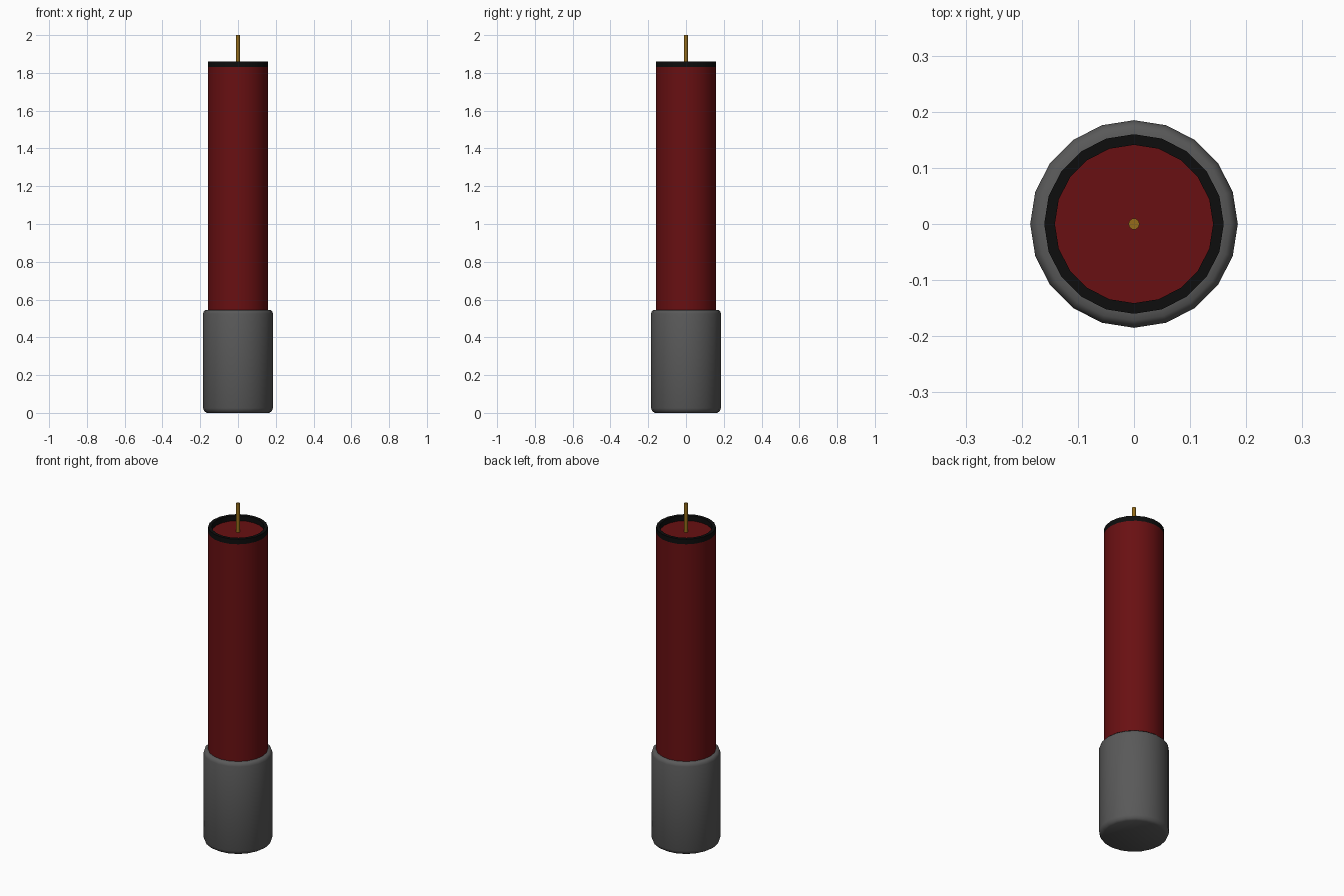
import bpy, math

if "Cube" in bpy.data.objects:
    bpy.data.objects.remove(bpy.data.objects["Cube"])


def lathe(name, profile, sides, color=None, ring=False):
    """Revolve an (r, z) profile, bottom to top; ring closes it on itself, else both ends are capped."""
    verts, faces = [], []
    for r, z in profile:
        for i in range(sides):
            a = 2 * math.pi * i / sides
            verts.append((r * math.cos(a), r * math.sin(a), z))
    n = len(profile)
    for k in range(n if ring else n - 1):
        a, b = k * sides, ((k + 1) % n) * sides
        for i in range(sides):
            j = (i + 1) % sides
            faces.append((a + i, a + j, b + j, b + i))
    if not ring:
        faces.append(tuple(reversed(range(sides))))
        faces.append(tuple(range((n - 1) * sides, n * sides)))
    mesh = bpy.data.meshes.new(name)
    mesh.from_pydata(verts, [], faces)
    obj = bpy.data.objects.new(name, mesh)
    bpy.context.collection.objects.link(obj)
    if color:
        mat = bpy.data.materials.new(name + "_color")
        mat.diffuse_color = (*color, 1)
        mat.use_nodes = True
        mat.node_tree.nodes["Principled BSDF"].inputs["Base Color"].default_value = mat.diffuse_color
        mesh.materials.append(mat)
    bpy.ops.object.select_all(action='DESELECT')
    obj.select_set(True)
    bpy.context.view_layer.objects.active = obj
    bpy.ops.object.shade_smooth_by_angle(angle=math.radians(50))
    return obj


# grey base cap with softened edges
lathe("base_cap", [(0.165, 0), (0.178, 0.008), (0.185, 0.025), (0.185, 0.525),
                   (0.181, 0.537), (0.172, 0.545), (0.155, 0.545)], 20, (0.1, 0.1, 0.1))
# red tube, its flat top recessed inside the rim
lathe("red_tube", [(0.16, 0.53), (0.16, 1.83)], 20, (0.14, 0.005, 0.006))
# black rim ring
lathe("top_rim", [(0.16, 1.83), (0.16, 1.86), (0.141, 1.86), (0.141, 1.83)], 20,
      (0.004, 0.004, 0.004), ring=True)
# thin fuse
lathe("fuse", [(0.01, 1.825), (0.01, 2.0)], 10, (0.3, 0.15, 0.01))
